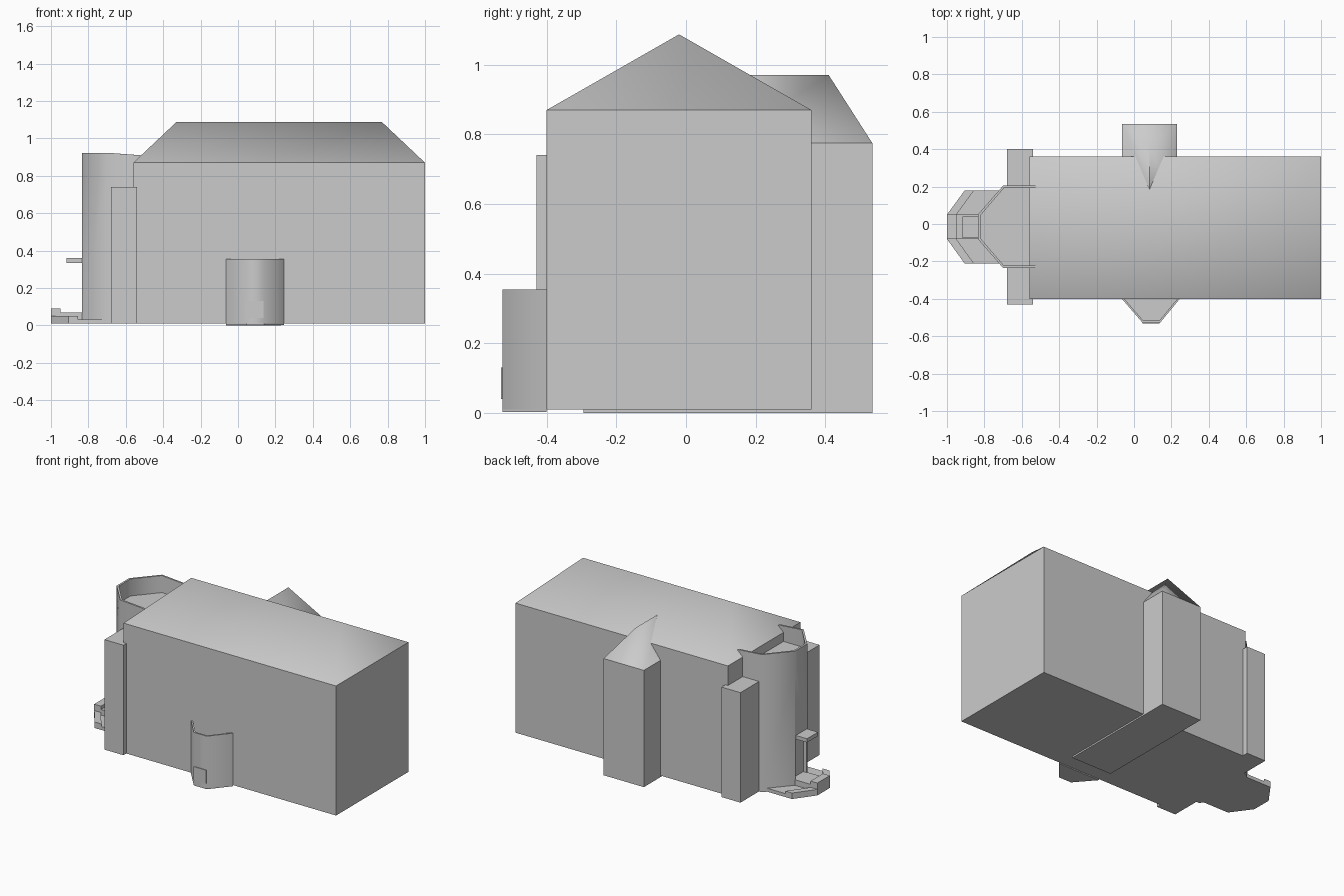
import bpy, math

cube = bpy.data.objects.get("Cube")
if cube:
    bpy.data.objects.remove(cube, do_unlink=True)

stone = bpy.data.materials.new("grey stone")
stone.use_nodes = True
GREY = (0.6, 0.6, 0.6, 1)
stone.diffuse_color = GREY
stone.node_tree.nodes["Principled BSDF"].inputs["Base Color"].default_value = GREY


def build(name, verts, faces, smooth=None):
    mesh = bpy.data.meshes.new(name)
    mesh.from_pydata(verts, [], faces)
    mesh.materials.append(stone)
    obj = bpy.data.objects.new(name, mesh)
    bpy.context.collection.objects.link(obj)
    bpy.ops.object.select_all(action="DESELECT")
    obj.select_set(True)
    bpy.context.view_layer.objects.active = obj
    bpy.ops.object.mode_set(mode="EDIT")
    bpy.ops.mesh.select_all(action="SELECT")
    bpy.ops.mesh.normals_make_consistent(inside=False)
    bpy.ops.object.mode_set(mode="OBJECT")
    if smooth:
        bpy.ops.object.shade_smooth_by_angle(angle=math.radians(smooth))
    return obj


def prism(name, outline, z0, z1, smooth=None):
    n = len(outline)
    verts = [(x, y, z) for z in (z0, z1) for x, y in outline]
    sides = [(i, (i + 1) % n, (i + 1) % n + n, i + n) for i in range(n)]
    return build(name, verts, sides + [tuple(range(n)), tuple(range(n, 2 * n))], smooth)


def box(name, x0, x1, y0, y1, z0, z1):
    return prism(name, [(x0, y0), (x1, y0), (x1, y1), (x0, y1)], z0, z1)


def wall(name, path, z0, tops, inner, smooth=60):
    """Open parapet between an outer path and a matching inner path."""
    n = len(path)
    verts = [(x, y, z0) for x, y in path] + [(x, y, t) for (x, y), t in zip(path, tops)]
    verts += [(x, y, z0) for x, y in inner] + [(x, y, t) for (x, y), t in zip(inner, tops)]
    faces = [(0, n, 3 * n, 2 * n), (n - 1, 2 * n - 1, 4 * n - 1, 3 * n - 1)]
    for i in range(n - 1):
        for a, b in ((0, n), (n, 3 * n), (3 * n, 2 * n), (2 * n, 0)):
            faces.append((a + i, a + i + 1, b + i + 1, b + i))
    return build(name, verts, faces, smooth)


def hip_roof(name, eaves, ridge, z0, z1):
    verts = [(x, y, z0) for x, y in eaves] + [(x, y, z1) for x, y in ridge]
    return build(name, verts, [(0, 1, 5, 4), (1, 2, 5), (2, 3, 4, 5), (3, 0, 4), (0, 3, 2, 1)], 85)


# Main hall with its hipped roof
box("main_hall", -0.56, 1, -0.4, 0.36, 0.01, 0.87)
hip_roof("main_roof", [(-0.56, -0.4), (1, -0.4), (1, 0.36), (-0.56, 0.36)],
         [(-0.33, -0.02), (0.77, -0.02)], 0.87, 1.087)

# Rear wing running under the hall, with a roof that meets the main roof
box("rear_wing", -0.065, 0.23, -0.295, 0.535, 0, 0.775)
hip_roof("rear_wing_roof", [(0.23, 0.1), (0.23, 0.535), (-0.065, 0.535), (-0.065, 0.1)],
         [(0.083, 0.1), (0.083, 0.41)], 0.775, 0.97)

# Front bay: open-topped screen with a floor and a low door
bay = [(-0.065, -0.4), (0.045, -0.527), (0.14, -0.527), (0.245, -0.4)]
bay_inner = [(-0.052, -0.4), (0.05, -0.517), (0.135, -0.517), (0.232, -0.4)]
wall("bay_screen", bay, 0.01, [0.355] * 4, bay_inner)
prism("bay_floor", bay, 0.003, 0.015)
box("bay_door", 0.046, 0.136, -0.531, -0.526, 0.04, 0.13)

# Cross wall at the end of the hall
box("cross_wall", -0.68, -0.54, -0.43, 0.4, 0.01, 0.74)

# Polygonal end bay with a sunken roof behind a parapet
end_outer = [(-0.52, 0.205), (-0.7, 0.205), (-0.835, 0.05),
             (-0.835, -0.08), (-0.7, -0.235), (-0.52, -0.235)]
end_inner = [(-0.52, 0.193), (-0.695, 0.193), (-0.822, 0.045),
             (-0.822, -0.075), (-0.695, -0.223), (-0.52, -0.223)]
wall("end_bay_parapet", end_outer, 0.81, [0.91, 0.923, 0.923, 0.923, 0.923, 0.91], end_inner)
end_bay = prism("end_bay", end_outer, 0.01, 0.81, 60)

# Doorway recess under the balcony
cutter = box("doorway_cutter", -0.9, -0.81, -0.073, 0.043, 0.07, 0.335)
cutter.hide_render = True
cutter.hide_set(True)
cut = end_bay.modifiers.new("doorway", "BOOLEAN")
cut.operation = "DIFFERENCE"
cut.object = cutter
bpy.ops.object.select_all(action="DESELECT")
end_bay.select_set(True)
bpy.context.view_layer.objects.active = end_bay
bpy.ops.object.modifier_apply(modifier=cut.name)
bpy.data.objects.remove(cutter, do_unlink=True)
box("balcony", -0.917, -0.8, -0.075, 0.04, 0.335, 0.36)

# Terrace with raised rims, a step and an end block
prism("terrace", [(-0.7, 0.18), (-0.905, 0.18), (-1, 0.05), (-1, -0.08),
                  (-0.905, -0.212), (-0.7, -0.212)], 0.01, 0.033)
for side, near, far in (("left", 0.05, 0.18), ("right", -0.08, -0.212)):
    prism("terrace_rim_" + side, [(-0.905, far), (-0.855, far), (-0.95, near), (-1, near)], 0.01, 0.05)
box("terrace_end_block", -1, -0.95, -0.08, 0.05, 0.01, 0.092)
box("terrace_step", -0.95, -0.83, -0.08, 0.05, 0.01, 0.07)
